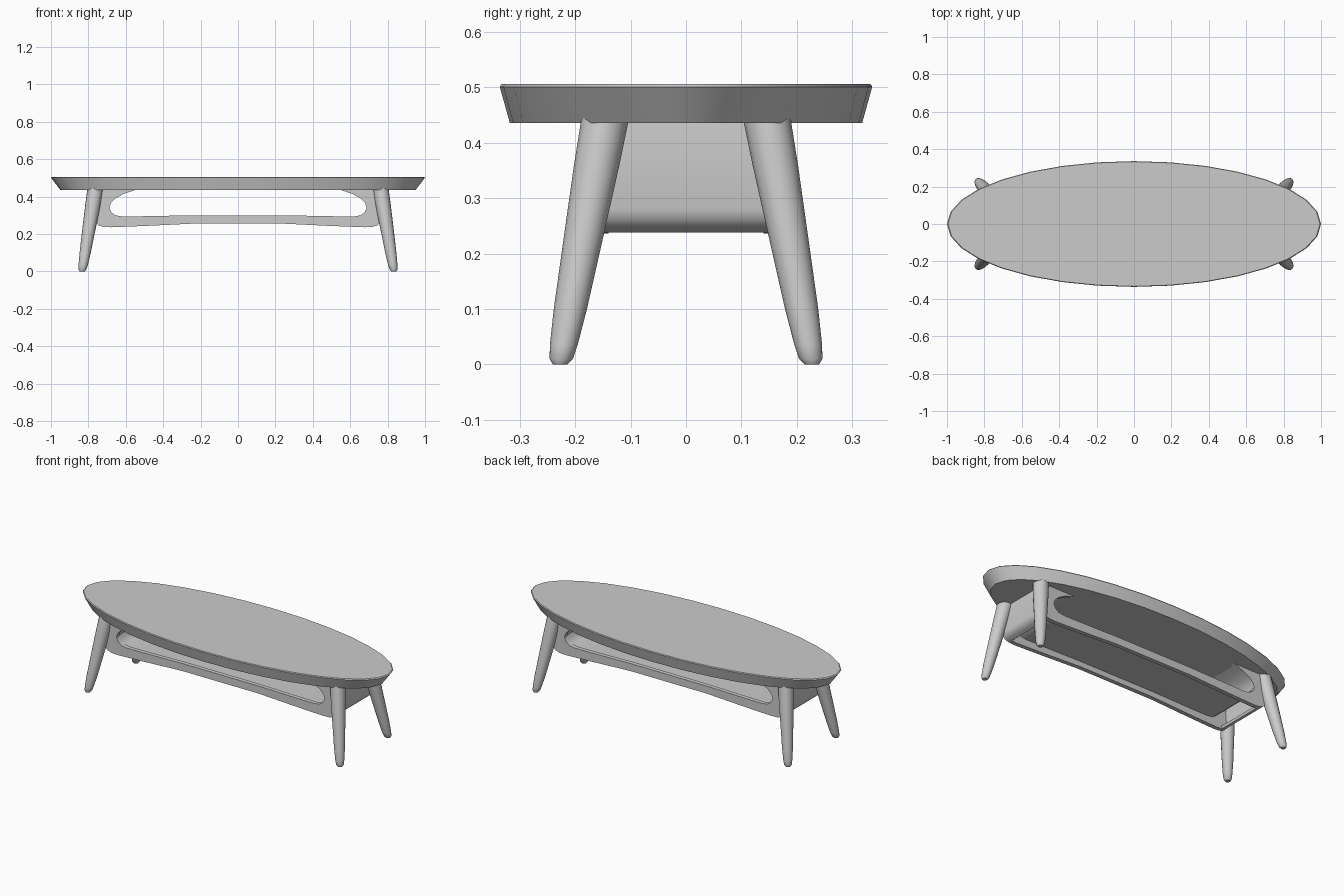
import bpy, bmesh
from math import sin, cos, pi, radians
from mathutils import Vector

if "Cube" in bpy.data.objects:
    bpy.data.objects.remove(bpy.data.objects["Cube"])


def finish(name, bm):
    bmesh.ops.recalc_face_normals(bm, faces=bm.faces)
    mesh = bpy.data.meshes.new(name)
    bm.to_mesh(mesh)
    bm.free()
    ob = bpy.data.objects.new(name, mesh)
    bpy.context.collection.objects.link(ob)
    bpy.ops.object.select_all(action='DESELECT')
    ob.select_set(True)
    bpy.context.view_layer.objects.active = ob
    bpy.ops.object.shade_smooth_by_angle(angle=radians(35))
    return ob


def loft(name, rings, n):
    """Rings of (cx, cy, z, rx, ry), joined and capped."""
    bm = bmesh.new()
    loops = [[bm.verts.new((cx + rx * cos(2 * pi * i / n), cy + ry * sin(2 * pi * i / n), z))
              for i in range(n)] for cx, cy, z, rx, ry in rings]
    for a, b in zip(loops, loops[1:]):
        for i in range(n):
            j = (i + 1) % n
            bm.faces.new((a[i], a[j], b[j], b[i]))
    bm.faces.new(loops[0])
    bm.faces.new(loops[-1])
    return finish(name, bm)


def prism(name, pts, y0, y1):
    """Extrude an xz outline along y."""
    bm = bmesh.new()
    face = bm.faces.new([bm.verts.new((x, y0, z)) for x, z in pts])
    res = bmesh.ops.extrude_face_region(bm, geom=[face])
    verts = [v for v in res['geom'] if isinstance(v, bmesh.types.BMVert)]
    bmesh.ops.translate(bm, verts=verts, vec=(0, y1 - y0, 0))
    return finish(name, bm)


def offset(path, d):
    """Shift an xz path sideways (to the right of travel)."""
    out = []
    for i, p in enumerate(path):
        a, b = Vector(path[max(i - 1, 0)]), Vector(path[min(i + 1, len(path) - 1)])
        t = (b - a).normalized()
        out.append((p[0] + t.y * d, p[1] - t.x * d))
    return out


def mirrored(half):
    """Complete a right half path, running left to right."""
    return [(-x, z) for x, z in reversed(half)] + half


# Oval top with undercut edge
loft("table_top", [(0, 0, 0.436, 0.95, 0.318), (0, 0, 0.501, 1.0, 0.336),
                   (0, 0, 0.506, 0.994, 0.333)], 32)

# Splayed tapered legs
leg = [(0.0, 0.013), (0.01, 0.021), (0.035, 0.025), (0.1, 0.030),
       (0.24, 0.036), (0.36, 0.041), (0.445, 0.043)]
for sx, side in ((-1, "left"), (1, "right")):
    for sy, end in ((-1, "front"), (1, "back")):
        loft(f"{end}_{side}_leg",
             [(sx * (0.833 - 0.16 * z), sy * (0.227 - 0.183 * z), z, r, r) for z, r in leg], 16)

# Apron outlines: outside edge and slot edge
outer = [(0.25, 0.255), (0.5, 0.243), (0.68, 0.236), (0.72, 0.238), (0.745, 0.246),
         (0.761, 0.26), (0.767, 0.28), (0.753, 0.438)]
slot = [(0.25, 0.3), (0.5, 0.295), (0.62, 0.294), (0.655, 0.3), (0.677, 0.316), (0.688, 0.34),
        (0.68, 0.365), (0.655, 0.39), (0.61, 0.415), (0.54, 0.438)]

# Long side rails
ring = mirrored(outer) + mirrored(slot)[::-1]
prism("front_rail", ring, -0.165, -0.14)
prism("back_rail", ring, 0.14, 0.165)

# Thin shelf following the slot
path = mirrored(slot)
prism("shelf", offset(path, 0.005) + offset(path, 0.013)[::-1], -0.142, 0.142)

# End panels with rounded lower edge
for s, name in ((-1, "left_end_panel"), (1, "right_end_panel")):
    path = outer[3:]
    pts = path + offset(path, -0.015)[::-1]
    prism(name, [(s * x, z) for x, z in pts], -0.142, 0.142)
